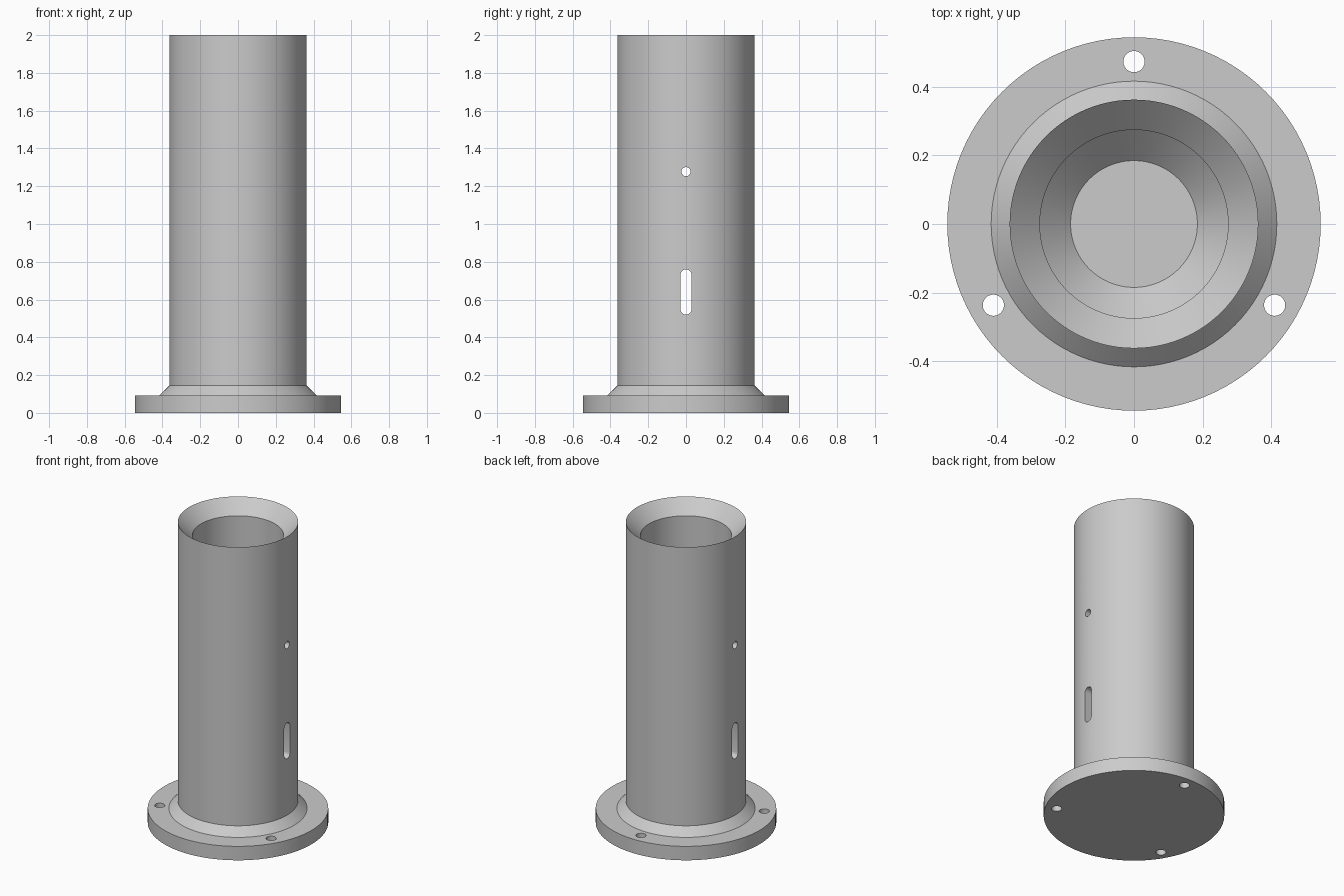
import bpy, bmesh
from math import pi, cos, sin, radians
from mathutils import Vector, Matrix

cube = bpy.data.objects.get("Cube")
if cube:
    bpy.data.objects.remove(cube, do_unlink=True)

SEGMENTS = 96

grey = bpy.data.materials.new("plain_grey")
grey.use_nodes = True
colour = (0.6, 0.6, 0.6, 1)
grey.diffuse_color = colour
grey.node_tree.nodes["Principled BSDF"].inputs["Base Color"].default_value = colour


def add_object(name, bm):
    bmesh.ops.recalc_face_normals(bm, faces=bm.faces)
    mesh = bpy.data.meshes.new(name)
    bm.to_mesh(mesh)
    bm.free()
    mesh.materials.append(grey)
    obj = bpy.data.objects.new(name, mesh)
    bpy.context.collection.objects.link(obj)
    return obj


def lathe(name, profile):
    bm = bmesh.new()
    verts = [bm.verts.new((r, 0, z)) for r, z in profile]
    edges = [bm.edges.new(pair) for pair in zip(verts, verts[1:])]
    bmesh.ops.spin(bm, geom=verts + edges, cent=(0, 0, 0), axis=(0, 0, 1),
                   angle=2 * pi, steps=SEGMENTS)
    bmesh.ops.remove_doubles(bm, verts=bm.verts, dist=0.0001)
    return add_object(name, bm)


def capsule_cutter(name, radius, straight, depth, matrix):
    """Rounded slot outline (a circle when straight is zero), extruded along z."""
    bm = bmesh.new()
    outline = []
    for i in range(32):
        a = (i + 0.5) * 2 * pi / 32
        shift = straight / 2 if sin(a) > 0 else -straight / 2
        outline.append(bm.verts.new((radius * cos(a), radius * sin(a) + shift, -depth / 2)))
    face = bm.faces.new(outline)
    top = bmesh.ops.extrude_face_region(bm, geom=[face])["geom"]
    bmesh.ops.translate(bm, vec=Vector((0, 0, depth)),
                        verts=[v for v in top if isinstance(v, bmesh.types.BMVert)])
    bm.transform(matrix)
    cutter = add_object(name, bm)
    cutter.hide_render = True
    return cutter


# Flanged tube: base, flange, collar, wall, rim chamfer, bore, tapered floor
body = lathe("flanged_tube", [
    (0, 0), (0.545, 0), (0.545, 0.093), (0.417, 0.093), (0.363, 0.145),
    (0.363, 2), (0.275, 1.912), (0.275, 0.183), (0.185, 0.093), (0, 0.093)])

# Cross holes through both side walls
sideways = Matrix.Rotation(pi / 2, 4, 'Z') @ Matrix.Rotation(pi / 2, 4, 'X')
cutters = [
    capsule_cutter("slot_cutter", 0.03, 0.18, 2, Matrix.Translation((0, 0, 0.64)) @ sideways),
    capsule_cutter("pin_hole_cutter", 0.024, 0, 2, Matrix.Translation((0, 0, 1.277)) @ sideways),
]

# Three bolt holes in the flange
for angle in (90, 210, 330):
    a = radians(angle)
    place = Matrix.Translation((0.474 * cos(a), 0.474 * sin(a), 0))
    cutters.append(capsule_cutter("bolt_hole_cutter", 0.031, 0, 0.4, place))

bpy.ops.object.select_all(action='DESELECT')
body.select_set(True)
bpy.context.view_layer.objects.active = body
for cutter in cutters:
    mod = body.modifiers.new("cut", 'BOOLEAN')
    mod.operation = 'DIFFERENCE'
    mod.solver = 'EXACT'
    mod.object = cutter
    bpy.ops.object.modifier_apply(modifier=mod.name)
    bpy.data.objects.remove(cutter, do_unlink=True)

bpy.ops.object.shade_smooth_by_angle(angle=radians(30))
